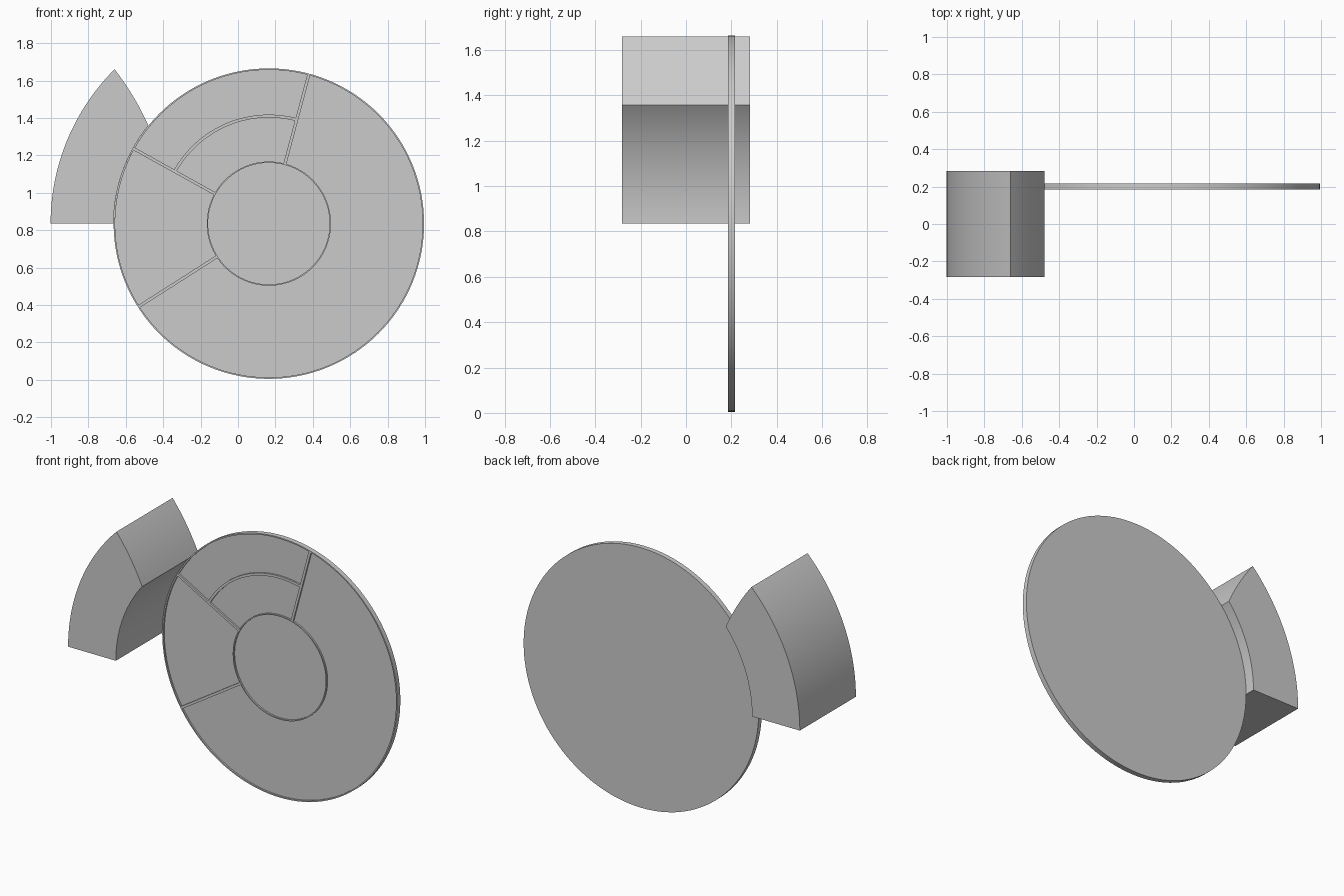
import bpy, bmesh
from math import sin, cos, pi, radians, hypot, atan2

if "Cube" in bpy.data.objects:
    bpy.data.objects.remove(bpy.data.objects["Cube"])

CX, CZ = 0.165, 0.835           # disc centre
R = 0.83                        # disc radius
BACK, PANEL, RIDGE = 0.217, 0.195, 0.185   # y of back, panel face, ridge face


def arc(cx, cz, r, a0, a1, n):
    return [(cx + r * cos(a0 + (a1 - a0) * i / n),
             cz + r * sin(a0 + (a1 - a0) * i / n)) for i in range(n + 1)]


def finish(name, bm):
    bmesh.ops.recalc_face_normals(bm, faces=bm.faces)
    me = bpy.data.meshes.new(name)
    bm.to_mesh(me)
    bm.free()
    ob = bpy.data.objects.new(name, me)
    bpy.context.collection.objects.link(ob)
    bpy.ops.object.select_all(action='DESELECT')
    ob.select_set(True)
    bpy.context.view_layer.objects.active = ob
    bpy.ops.object.shade_smooth_by_angle(angle=radians(30))
    return ob


def extrude(name, pts, y0, y1):
    """Solid from an x-z outline between two y planes."""
    bm = bmesh.new()
    face = bm.faces.new([bm.verts.new((x, y0, z)) for x, z in pts])
    res = bmesh.ops.extrude_face_region(bm, geom=[face], use_keep_orig=True)
    vs = [v for v in res['geom'] if isinstance(v, bmesh.types.BMVert)]
    bmesh.ops.translate(bm, verts=vs, vec=(0, y1 - y0, 0))
    return finish(name, bm)


def band(name, r0, r1, a0, a1, n, closed=False):
    """Flat raised band following an arc around the disc centre."""
    bm = bmesh.new()
    rows = []
    for i in range(n if closed else n + 1):
        a = a0 + (a1 - a0) * i / n
        rows.append([bm.verts.new((CX + r * cos(a), y, CZ + r * sin(a)))
                     for r, y in ((r0, RIDGE), (r1, RIDGE), (r1, BACK), (r0, BACK))])
    for i in range(n):
        p, q = rows[i], rows[(i + 1) % len(rows)]
        for k in range(4):
            m = (k + 1) % 4
            bm.faces.new((p[k], p[m], q[m], q[k]))
    if not closed:
        bm.faces.new(rows[0])
        bm.faces.new(rows[-1])
    return finish(name, bm)


# Disc panel
extrude("disc_panel", arc(CX, CZ, R - 0.004, 0, 2 * pi, 128)[:-1], PANEL, BACK)

# Raised rims and dividing arc
band("outer_rim", R - 0.008, R, 0, 2 * pi, 128, True)
band("hub_rim", 0.325, 0.332, 0, 2 * pi, 96, True)
band("divider_arc", 0.567, 0.583, radians(75), radians(151), 40)

# Raised straight dividers
for i, deg in enumerate((75, 151, 212.5)):
    a, w = radians(deg), 0.008
    c, s = cos(a), sin(a)
    pts = [(CX + r * c - t * s, CZ + r * s + t * c)
           for r, t in ((0.328, -w), (0.825, -w), (0.825, w), (0.328, w))]
    extrude(f"divider_{i + 1}", pts, RIDGE, BACK)

# Pointer block: outer arc, bulging top face, inner arc hugging the disc
outer = arc(CX, CZ, 1.167, pi, radians(135), 32)
inner = arc(CX, CZ, R, radians(140.9), pi, 28)
tx, tz = outer[-1]
ix, iz = inner[0]
dx, dz = ix - tx, iz - tz
L = hypot(dx, dz)
top = []
for i in range(1, 10):
    t = i / 10
    b = 0.011 * 4 * t * (1 - t)
    top.append((tx + dx * t - dz / L * b, tz + dz * t + dx / L * b))
extrude("pointer_block", outer + top + inner, -0.283, 0.283)
